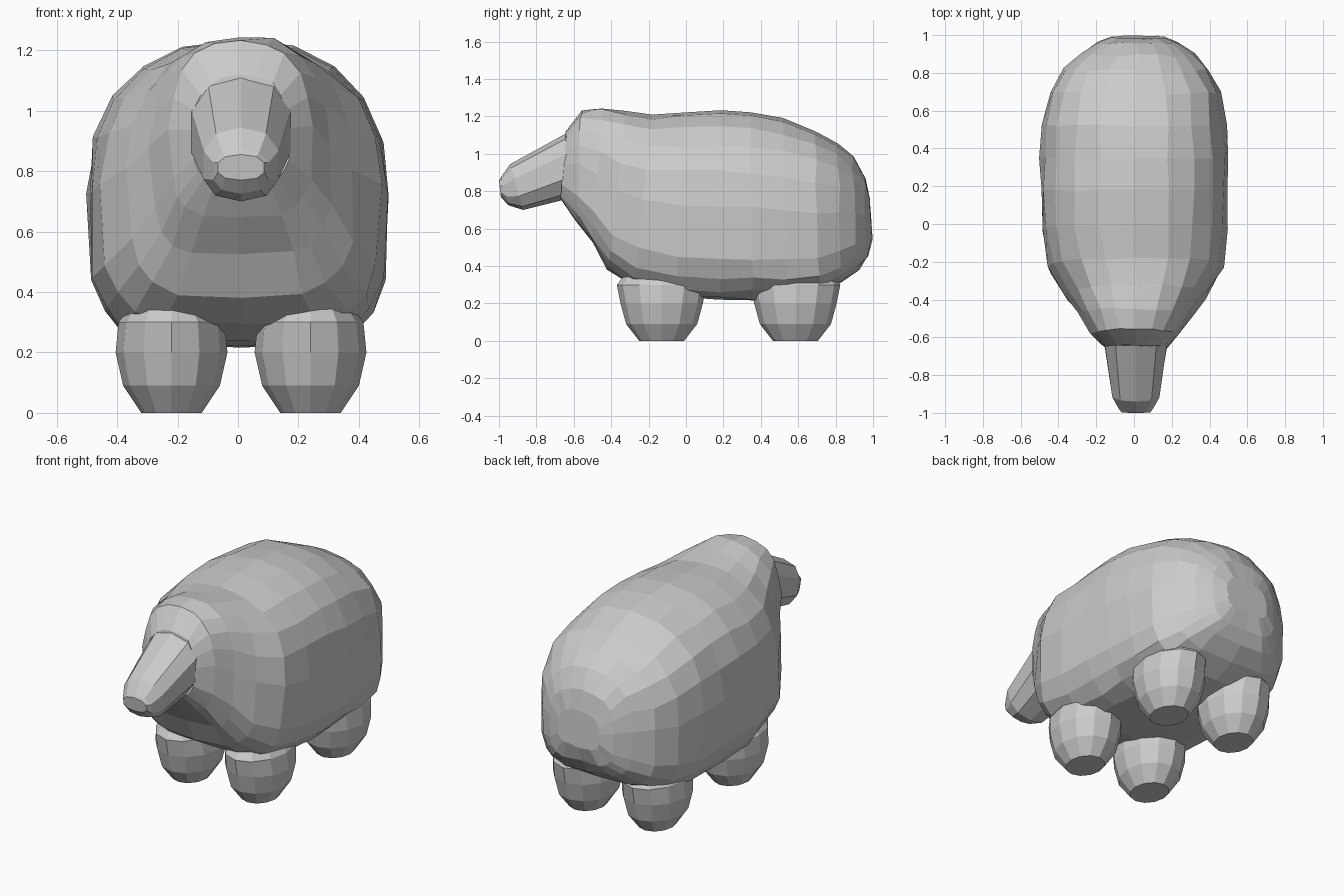
import bpy, bmesh, math, random
from mathutils import Vector

if "Cube" in bpy.data.objects:
    bpy.data.objects.remove(bpy.data.objects["Cube"])

random.seed(4)
wool = bpy.data.materials.new("plain grey")
wool.diffuse_color = (0.6, 0.6, 0.6, 1)
wool.use_nodes = True
wool.node_tree.nodes["Principled BSDF"].inputs["Base Color"].default_value = wool.diffuse_color


def power(v, p):
    return math.copysign(abs(v) ** p, v)


def loft(name, sections, sides, p_top=1.0, p_low=1.0, jitter=0.0):
    """Skin rings; each section is (top point, bottom point, half width, x centre)."""
    bm = bmesh.new()
    rings = []
    for (ty, tz), (by, bz), hw, cx in sections:
        top, low = Vector((cx, ty, tz)), Vector((cx, by, bz))
        mid, up = (top + low) / 2, (top - low) / 2
        shake = min(jitter, hw * 0.03)
        ring = []
        for i in range(sides):
            a = math.tau * i / sides
            s, c = math.sin(a), math.cos(a)
            p = p_top if c > 0 else p_low
            co = mid + up * power(c, p) + Vector((hw * power(s, p), 0, 0))
            co += Vector([random.uniform(-shake, shake) for _ in range(3)])
            ring.append(bm.verts.new(co))
        rings.append(ring)
    for r, q in zip(rings, rings[1:]):
        for i in range(sides):
            j = (i + 1) % sides
            bm.faces.new((r[i], r[j], q[j], q[i]))
    bm.faces.new(rings[0])
    bm.faces.new(rings[-1])
    bmesh.ops.recalc_face_normals(bm, faces=bm.faces)
    mesh = bpy.data.meshes.new(name)
    bm.to_mesh(mesh)
    bm.free()
    mesh.materials.append(wool)
    obj = bpy.data.objects.new(name, mesh)
    bpy.context.collection.objects.link(obj)
    return obj


# Woolly body, from the collar to the rump
loft("body", [
    ((-0.64, 1.12), (-0.67, 0.76), 0.16, 0.01),
    ((-0.56, 1.235), (-0.59, 0.65), 0.235, 0.01),
    ((-0.45, 1.25), (-0.50, 0.52), 0.30, 0.01),
    ((-0.32, 1.225), (-0.42, 0.385), 0.375, 0.01),
    ((-0.18, 1.21), (-0.28, 0.29), 0.46, 0.01),
    ((0.00, 1.22), (-0.05, 0.23), 0.49, 0.0),
    ((0.18, 1.23), (0.18, 0.215), 0.495, 0.0),
    ((0.34, 1.22), (0.36, 0.215), 0.495, 0.0),
    ((0.52, 1.19), (0.54, 0.22), 0.485, 0.0),
    ((0.69, 1.125), (0.71, 0.25), 0.455, 0.01),
    ((0.81, 1.06), (0.83, 0.31), 0.385, 0.01),
    ((0.89, 0.98), (0.92, 0.385), 0.30, 0.02),
    ((0.955, 0.88), (0.97, 0.45), 0.215, 0.02),
    ((0.98, 0.76), (0.995, 0.55), 0.14, 0.02),
], 20, 0.86, 0.5, 0.008)

# Head tapering to a blunt muzzle
loft("head", [
    ((-0.50, 1.18), (-0.52, 0.77), 0.18, 0.01),
    ((-0.64, 1.11), (-0.67, 0.75), 0.17, 0.01),
    ((-0.94, 0.945), (-0.87, 0.70), 0.13, 0.01),
    ((-0.99, 0.875), (-0.95, 0.725), 0.095, 0.01),
    ((-1.00, 0.855), (-0.99, 0.77), 0.08, 0.01),
], 10, 0.85, 0.8)

# Four stubby legs, each (height, half width, half depth)
leg_profile = [(0, 0.10, 0.12), (0.09, 0.16, 0.19), (0.20, 0.185, 0.22),
               (0.30, 0.175, 0.24), (0.39, 0.11, 0.17)]
for side, x in (("left", 0.24), ("right", -0.22)):
    for end, y in (("front", -0.13), ("rear", 0.585)):
        loft(f"{end}_{side}_leg",
             [((y + d, z), (y - d, z), w, x) for z, w, d in leg_profile], 12)
